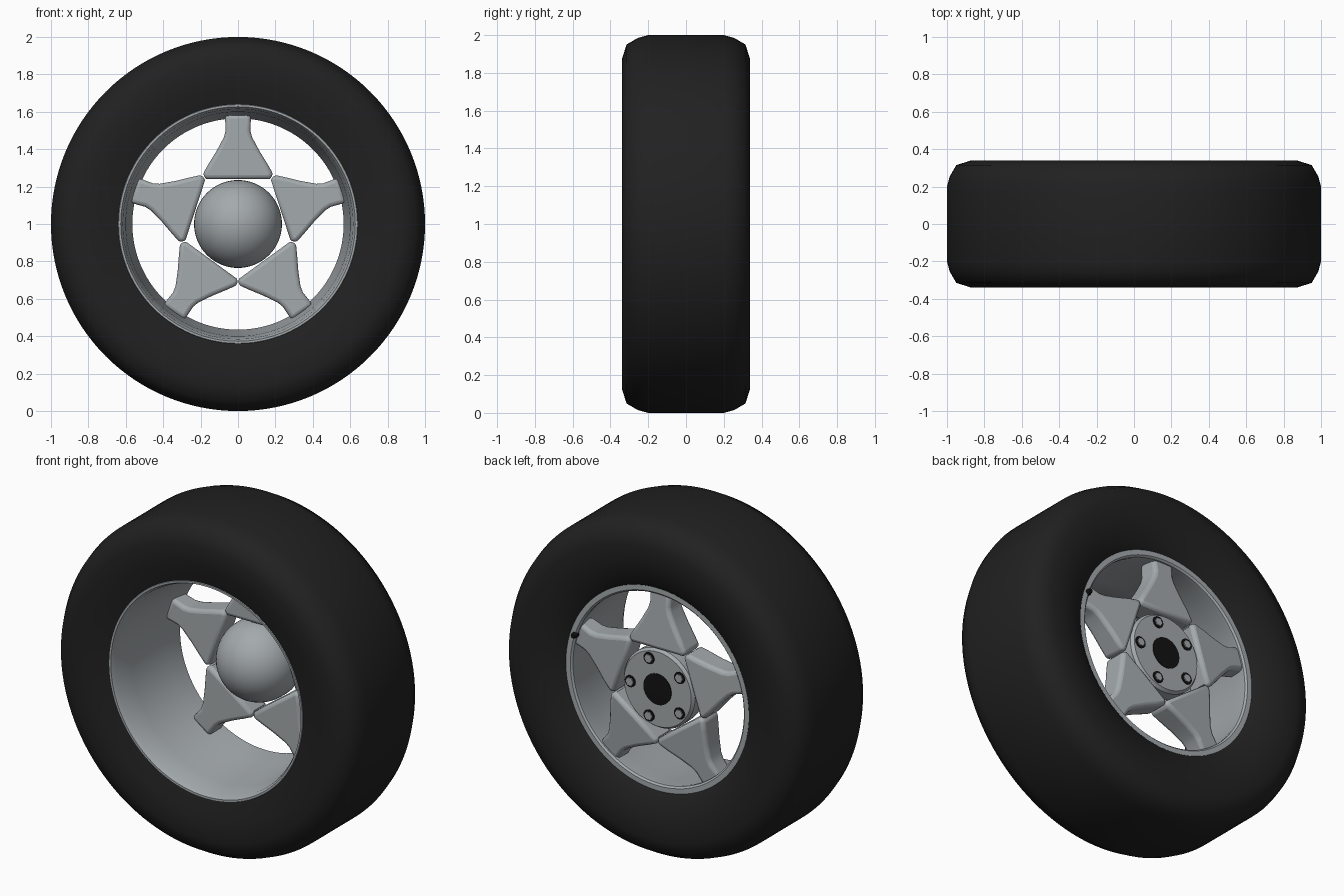
import bpy, bmesh, math
from mathutils import Matrix, Vector

cube = bpy.data.objects.get("Cube")
if cube:
    bpy.data.objects.remove(cube, do_unlink=True)

CENTRE = Vector((0, 0, 1))


def material(name, rgb, rough):
    m = bpy.data.materials.new(name)
    m.use_nodes = True
    m.diffuse_color = (*rgb, 1)
    bsdf = m.node_tree.nodes["Principled BSDF"]
    bsdf.inputs["Base Color"].default_value = (*rgb, 1)
    bsdf.inputs["Roughness"].default_value = rough
    return m


rubber = material("black rubber", (0.015, 0.015, 0.015), 0.8)
alloy = material("grey alloy", (0.37, 0.40, 0.415), 0.4)
dark = material("dark plastic", (0.006, 0.006, 0.006), 0.6)


def finish(name, bm, mat, angle=35, origin=CENTRE):
    bmesh.ops.recalc_face_normals(bm, faces=bm.faces)
    mesh = bpy.data.meshes.new(name)
    bm.to_mesh(mesh)
    bm.free()
    mesh.materials.append(mat)
    ob = bpy.data.objects.new(name, mesh)
    bpy.context.collection.objects.link(ob)
    ob.location = origin
    bpy.ops.object.select_all(action='DESELECT')
    ob.select_set(True)
    bpy.context.view_layer.objects.active = ob
    bpy.ops.object.shade_smooth_by_angle(angle=math.radians(angle))
    return ob


def lathe(name, profile, mat, steps=96, closed=False, angle=35, origin=CENTRE):
    """Turn a (radius, y) profile around the axle."""
    bm = bmesh.new()
    vs = [bm.verts.new((r, y, 0)) for r, y in profile]
    edges = [bm.edges.new(p) for p in zip(vs, vs[1:])]
    if closed:
        edges.append(bm.edges.new((vs[-1], vs[0])))
    bmesh.ops.spin(bm, geom=vs + edges, cent=(0, 0, 0), axis=(0, 1, 0),
                   angle=math.tau, steps=steps, use_duplicate=False)
    bmesh.ops.remove_doubles(bm, verts=bm.verts, dist=1e-5)
    return finish(name, bm, mat, angle, origin)


def around(radius, degrees, y=0):
    a = math.radians(degrees)
    return CENTRE + Vector((radius * math.cos(a), y, radius * math.sin(a)))


# Tyre
lathe("tyre", [(0.64, -0.30), (0.75, -0.33), (0.87, -0.34), (0.95, -0.315),
               (0.985, -0.255), (1.0, -0.2), (1.0, 0.2), (0.985, 0.255),
               (0.95, 0.315), (0.87, 0.34), (0.75, 0.33), (0.64, 0.295),
               (0.605, 0.27), (0.61, 0.2), (0.65, -0.2)],
      rubber, steps=128, closed=True, angle=50)

# Rim barrel with rolled front lip and narrow back lip
lathe("rim", [(0.645, -0.29), (0.638, -0.305), (0.627, -0.305), (0.615, -0.28),
              (0.60, -0.15), (0.58, 0.15), (0.565, 0.24), (0.565, 0.26),
              (0.575, 0.27), (0.608, 0.27), (0.62, 0.1), (0.65, -0.2)],
      alloy, steps=128, closed=True)

# Hub: round dome inside, flat mounting disc outside
dome = [(0.235 * math.sin(t * math.pi / 24), 0.2 - 0.235 * math.cos(t * math.pi / 24))
        for t in range(13)]
lathe("hub", dome + [(0.235, 0.25), (0.222, 0.268), (0, 0.268)], alloy, steps=64)
lathe("centre_cap", [(0, 0.25), (0.092, 0.25), (0.092, 0.272), (0, 0.274)], dark, steps=48)

# Five wheel bolts in dark sockets
for i in range(5):
    spot = around(0.18, i * 72)
    lathe(f"bolt_socket_{i + 1}", [(0, 0.26), (0.035, 0.26), (0.035, 0.272), (0, 0.272)],
          dark, steps=20, origin=spot)
    lathe(f"bolt_{i + 1}", [(0, 0.26), (0.025, 0.26), (0.025, 0.278), (0, 0.278)],
          alloy, steps=6, origin=spot)

# Five flared spokes: half outline as (half width, distance from the axle)
half = [(0.168, 0.24), (0.192, 0.262), (0.155, 0.325), (0.115, 0.39),
        (0.075, 0.465), (0.066, 0.5), (0.07, 0.585)]
outline = half + [(-w, h) for w, h in reversed(half)]
for i in range(5):
    bm = bmesh.new()
    face = bm.faces.new([bm.verts.new((w, 0.13, h)) for w, h in outline])
    top = bmesh.ops.extrude_face_region(bm, geom=[face])["geom"]
    back = [v for v in top if isinstance(v, bmesh.types.BMVert)]
    bmesh.ops.translate(bm, verts=back, vec=(0, 0.15, 0))
    for v in back:
        v.co.y -= 0.03 * max(0, (v.co.z - 0.3) / 0.28)
    bmesh.ops.rotate(bm, verts=bm.verts, cent=(0, 0, 0),
                     matrix=Matrix.Rotation(math.radians(72 * i), 3, 'Y'))
    spoke = finish(f"spoke_{i + 1}", bm, alloy, 40)
    bevel = spoke.modifiers.new("soft edges", 'BEVEL')
    bevel.width = 0.022
    bevel.segments = 3
    bevel.limit_method = 'ANGLE'
    bevel.angle_limit = math.radians(50)

# Air valve beside one spoke
lathe("valve", [(0, 0.2), (0.018, 0.2), (0.018, 0.27), (0.012, 0.29), (0, 0.29)],
      dark, steps=16, origin=around(0.575, 18))
